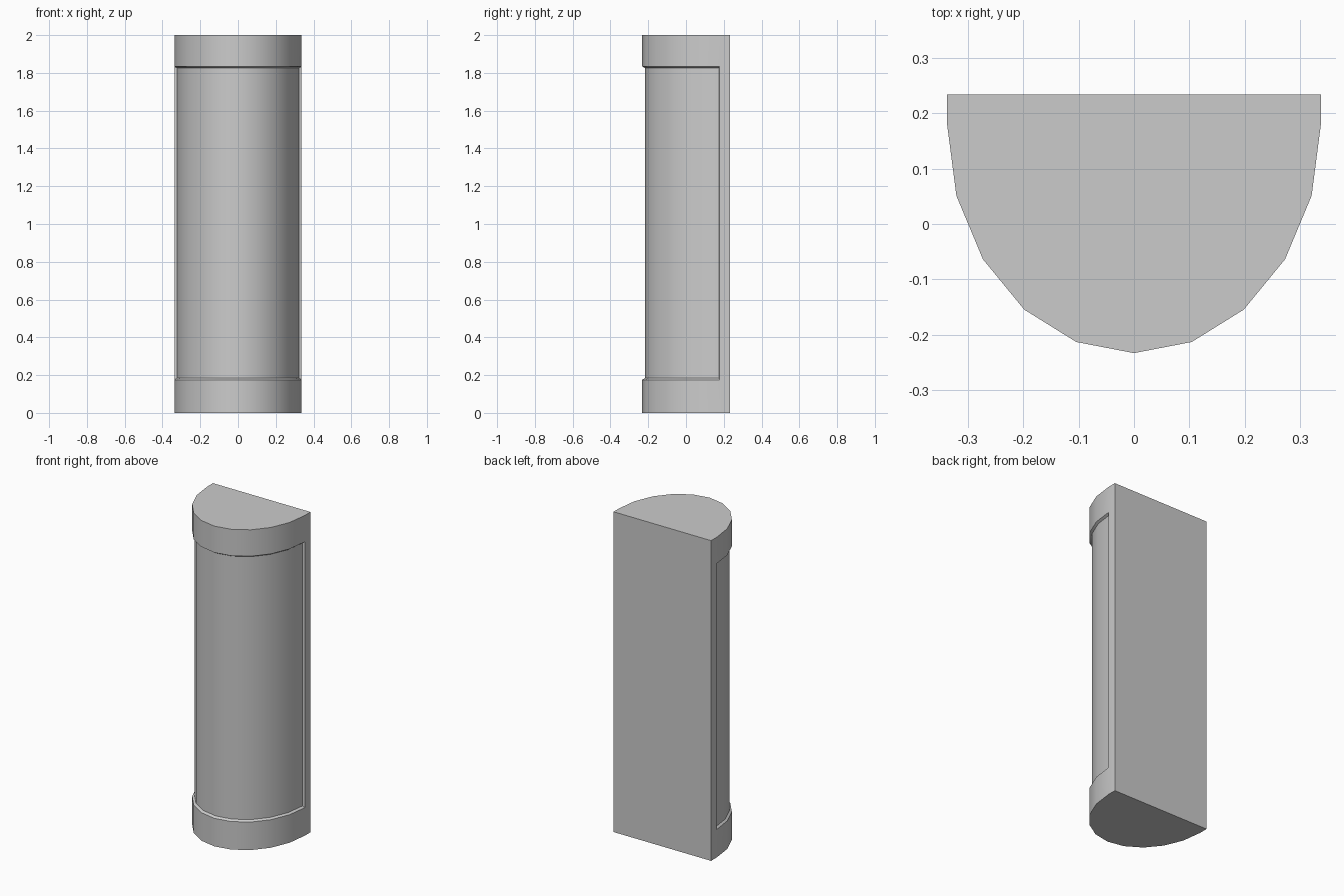
import bpy, bmesh, math

if "Cube" in bpy.data.objects:
    bpy.data.objects.remove(bpy.data.objects["Cube"])

SEG = 10            # facets round the bowed front
CY = 0.178          # centre line of the half ellipse
BACK = 0.234        # flat back plane


def arc(bm, rx, ry, cy, z):
    """Half-ellipse row of verts from left to right, bulging to -y."""
    return [bm.verts.new((-rx * math.cos(math.pi * i / SEG),
                          cy - ry * math.sin(math.pi * i / SEG), z))
            for i in range(SEG + 1)]


bm = bmesh.new()

# Rows of the bowed front: base band, recessed panel, top band
rows = [arc(bm, 0.337, 0.411, CY, 0.0),
        arc(bm, 0.337, 0.411, CY, 0.175),
        arc(bm, 0.324, 0.392, CY - 0.004, 0.184),
        arc(bm, 0.324, 0.392, CY - 0.004, 1.826),
        arc(bm, 0.337, 0.411, CY, 1.835),
        arc(bm, 0.337, 0.411, CY, 2.0)]
for a, b in zip(rows, rows[1:]):
    for i in range(SEG):
        bm.faces.new((a[i], a[i + 1], b[i + 1], b[i]))

# Back corners, bottom and top
bl, br = [[bm.verts.new((x, BACK, z)) for z in (0, 2)] for x in (-0.337, 0.337)]

# Side strips and recess walls at both ends of the panel
for end, corner in ((0, bl), (SEG, br)):
    r = [row[end] for row in rows]
    bm.faces.new((corner[0], r[0], r[1], r[4], r[5], corner[1]))
    bm.faces.new((r[1], r[2], r[3], r[4]))

# Flat back and end caps
bm.faces.new((bl[0], br[0], br[1], bl[1]))
bm.faces.new(rows[0] + [br[0], bl[0]])
bm.faces.new(rows[-1] + [br[1], bl[1]])
bmesh.ops.recalc_face_normals(bm, faces=bm.faces)

mesh = bpy.data.meshes.new("half_column")
bm.to_mesh(mesh)
bm.free()
column = bpy.data.objects.new("half_column", mesh)
bpy.context.collection.objects.link(column)

# Smooth bow, crisp band and panel edges
bpy.context.view_layer.objects.active = column
column.select_set(True)
bpy.ops.object.shade_smooth_by_angle(angle=math.radians(30))
